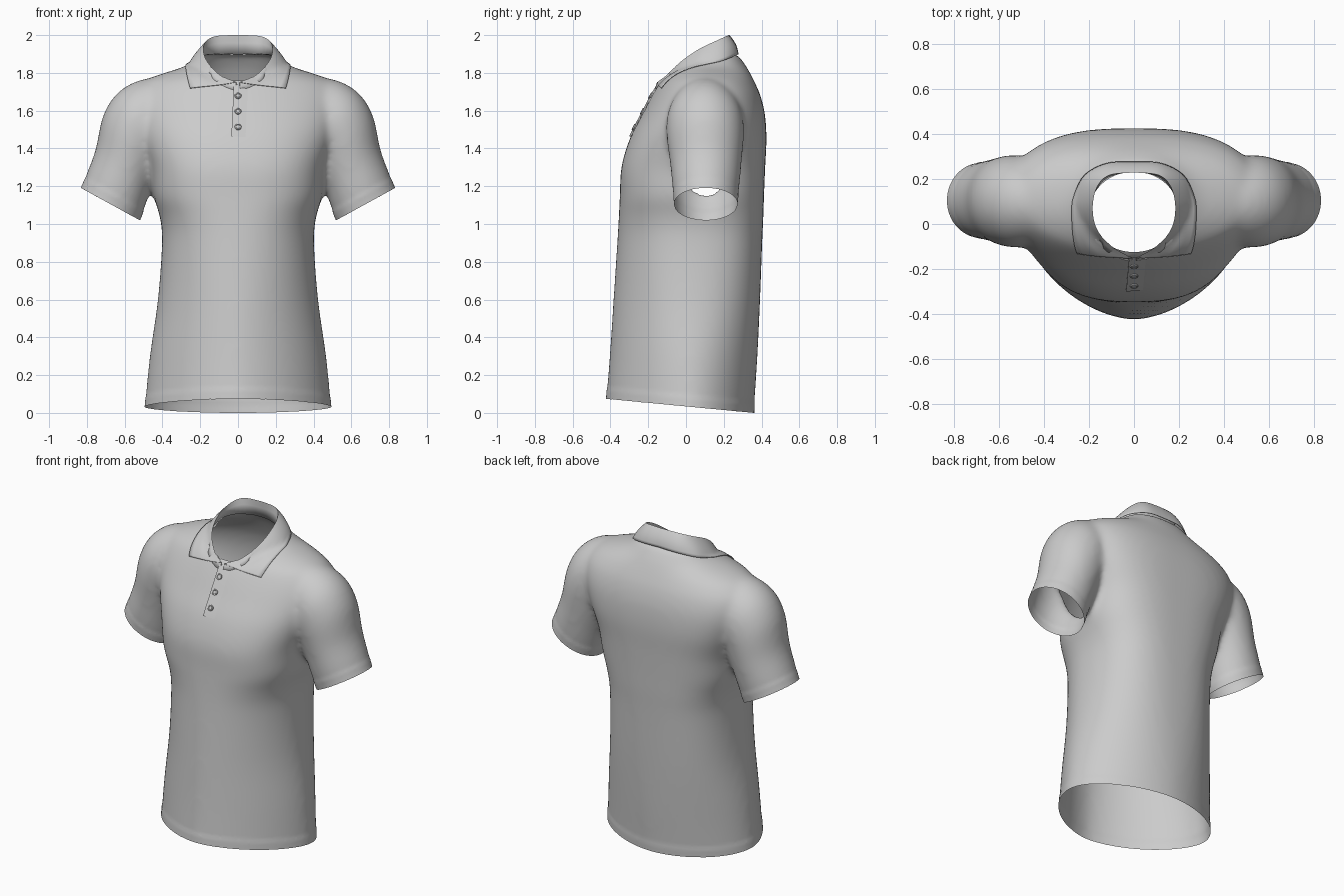
import bpy, bmesh
from math import sin, cos, pi, radians
from mathutils import Vector
from mathutils.bvhtree import BVHTree

if "Cube" in bpy.data.objects:
    bpy.data.objects.remove(bpy.data.objects["Cube"])


def spline(rows, n):
    """Catmull-Rom resampling of tuples of any length."""
    out = []
    for i in range(len(rows) - 1):
        p = [rows[max(0, min(len(rows) - 1, i + k))] for k in (-1, 0, 1, 2)]
        for j in range(n):
            t = j / n
            out.append(tuple(0.5 * (2 * b + (c - a) * t + (2 * a - 5 * b + 4 * c - d) * t * t
                                    + (3 * b - a - 3 * c + d) * t ** 3) for a, b, c, d in zip(*p)))
    return out + [tuple(rows[-1])]


def loft(name, rings, closed=True):
    bm = bmesh.new()
    vs = [[bm.verts.new(p) for p in r] for r in rings]
    n = len(rings[0])
    for a, b in zip(vs, vs[1:]):
        for i in range(n if closed else n - 1):
            j = (i + 1) % n
            bm.faces.new((a[i], a[j], b[j], b[i]))
    if closed:
        bm.faces.new(vs[0])
        bm.faces.new(vs[-1])
    bmesh.ops.recalc_face_normals(bm, faces=bm.faces)
    me = bpy.data.meshes.new(name)
    bm.to_mesh(me)
    bm.free()
    ob = bpy.data.objects.new(name, me)
    bpy.context.collection.objects.link(ob)
    return ob


def smooth(ob, angle=40):
    bpy.ops.object.select_all(action='DESELECT')
    ob.select_set(True)
    bpy.context.view_layer.objects.active = ob
    bpy.ops.object.shade_smooth_by_angle(angle=radians(angle))


def power(v, e):
    return (1 if v >= 0 else -1) * abs(v) ** e


# torso: z, half width, front y, back y, middle y, front and back roundness
TORSO = [
    (-0.10, .505, -.43, .355, .02, 1.7, 1.8), (0.05, .492, -.424, .362, .02, 1.7, 1.85),
    (0.30, .467, -.404, .378, .02, 1.75, 2.0), (0.60, .424, -.384, .392, .02, 1.85, 2.35),
    (0.90, .402, -.364, .403, .03, 2.05, 2.6), (1.03, .412, -.356, .409, .04, 2.25, 2.7),
    (1.15, .446, -.35, .413, .05, 2.5, 2.7),
    (1.30, .465, -.342, .419, .07, 2.6, 2.8), (1.45, .52, -.298, .426, .09, 2.4, 2.8),
    (1.58, .565, -.232, .418, .10, 2.15, 2.6), (1.68, .565, -.18, .394, .10, 1.95, 2.4),
    (1.75, .51, -.137, .364, .10, 1.9, 2.2), (1.79, .42, -.10, .344, .11, 1.9, 2.1),
    (1.83, .295, -.05, .322, .12, 2.0, 2.2), (1.87, .225, .0, .294, .14, 2.0, 2.4),
    (1.90, .19, .03, .272, .15, 2.0, 2.4)]


def torso_ring(row):
    z, w, yf, yb, yc, ef, eb = row
    pts = []
    for k in range(96):
        a = 2 * pi * k / 96
        e, d = (eb, yb - yc) if sin(a) >= 0 else (ef, yc - yf)
        pts.append((w * power(cos(a), 2 / e), yc + d * power(sin(a), 2 / e), z))
    return pts


shirt = loft("shirt_body", [torso_ring(r) for r in spline(TORSO, 4)])

# sleeves: centre x, centre z, tilt, radius, y radius, centre y
SLEEVE = [
    (.30, 1.56, 90, .15, .13, .10), (.41, 1.582, 80, .193, .175, .10),
    (.50, 1.54, 58, .209, .203, .10), (.557, 1.45, 42, .205, .203, .102),
    (.60, 1.31, 31, .178, .188, .105), (.643, 1.19, 29, .177, .177, .105),
    (.675, 1.105, 28.7, .178, .166, .105), (.71, 1.04, 28.7, .178, .166, .105)]

for s in (1, -1):
    rings = []
    for x, z, a, r, ry, y in spline(SLEEVE, 5):
        a = radians(a)
        rings.append([(s * (x + r * cos(a) * cos(t)), y + ry * sin(t), z + r * sin(a) * cos(t))
                      for t in (2 * pi * k / 48 for k in range(48))])
    sleeve = loft("sleeve", rings)
    sleeve.hide_render = True
    m = shirt.modifiers.new("join_sleeve", 'BOOLEAN')
    m.operation, m.solver, m.object = 'UNION', 'EXACT', sleeve

# blend sleeves into the torso as one cloth
m = shirt.modifiers.new("cloth", 'REMESH')
m.mode, m.voxel_size = 'VOXEL', 0.016
m = shirt.modifiers.new("relax", 'SMOOTH')
m.factor, m.iterations = 0.5, 18
dg = bpy.context.evaluated_depsgraph_get()
mesh = bpy.data.meshes.new_from_object(shirt.evaluated_get(dg))
shirt.modifiers.clear()
shirt.data = mesh
for ob in [o for o in bpy.data.objects if o.name.startswith("sleeve")]:
    bpy.data.objects.remove(ob)

bm = bmesh.new()
bm.from_mesh(mesh)


def trim(co, no, inside):
    """Cut an opening and raise a narrow sewn band along it."""
    co, no = Vector(co), Vector(no).normalized()
    fs = [f for f in bm.faces if inside(f.calc_center_median())]
    geom = list({v for f in fs for v in f.verts}) + list({e for f in fs for e in f.edges}) + fs
    bmesh.ops.bisect_plane(bm, geom=geom, dist=0.001, plane_co=co, plane_no=no, clear_outer=True)
    bm.normal_update()
    band = [v for v in bm.verts if inside(v.co) and (v.co - co).dot(no) > -0.062]
    for v, n in [(v, v.normal.copy()) for v in band]:
        n -= no * n.dot(no)
        v.co += n * 0.003 * min(1, ((v.co - co).dot(no) + 0.062) / 0.016)


# hem and cuffs
trim((0, -.425, .075), (0, -.075, -.785), lambda p: p.z < 0.4)
for s in (1, -1):
    trim((s * .675, .105, 1.105), (s * .481, 0, -.877), lambda p: p.x * s > .48 and p.z > .85)

# neck opening
CY, RX, RY = .055, .20, .18


def neck(p):
    return ((p.x / RX) ** 2 + ((p.y - CY) / RY) ** 2) ** 0.5


bmesh.ops.delete(bm, geom=[v for v in bm.verts if v.co.z > 1.5 and neck(v.co) < 1], context='VERTS')
for v in bm.verts:
    if v.is_boundary and v.co.z > 1.5:
        k = neck(v.co)
        v.co.x, v.co.y = v.co.x / k, CY + (v.co.y - CY) / k
bm.normal_update()
bm.to_mesh(mesh)
tree = BVHTree.FromBMesh(bm)
bm.free()
smooth(shirt, 60)

# collar: half curves from centre back to centre front
FOLD = [(0, .23, 1.998), (.11, .218, 1.994), (.165, .165, 1.97), (.185, .07, 1.925),
        (.165, -.025, 1.86), (.10, -.10, 1.79), (.010, -.152, 1.75)]
LEAF = [(0, .276, 1.90), (.12, .27, 1.895), (.222, .215, 1.872), (.265, .12, 1.84),
        (.27, .05, 1.81), (.263, -.03, 1.76), (.25, -.118, 1.71)]
fold, leaf = [[Vector(p) for p in spline(c, 6)] for c in (FOLD, LEAF)]
# the stand starts on the rim of the neck opening
base = []
for f in fold:
    k = 0.995 / neck(f)
    base.append(tree.find_nearest(Vector((f.x * k, CY + (f.y - CY) * k, f.z - 0.07)))[0])
rows = [base, [b.lerp(f, 0.6) for b, f in zip(base, fold)], fold]
for t in (.12, .3, .5, .7, .85, 1):
    row = []
    for f, l in zip(fold, leaf):
        p = f.lerp(l, t)
        p += Vector((p.x, p.y - CY, 0)).normalized() * 0.010 * sin(pi * t)
        loc, nor, _, _ = tree.find_nearest(p)
        if t > .4 and (p - loc).dot(nor) < 0.006:
            p = loc + nor * 0.006
        row.append(p)
    rows.append(row)
full = [[Vector((-p.x, p.y, p.z)) for p in r[:0:-1]] + r for r in rows]
collar = loft("collar", full, closed=False)
m = collar.modifiers.new("thickness", 'SOLIDIFY')
m.thickness, m.offset = 0.004, 0
smooth(collar, 60)


def front(x, z):
    loc, nor, _, _ = tree.ray_cast(Vector((x, -1, z)), Vector((0, 1, 0)))
    return loc, nor


# button placket, left edge raised over the opening
strip = []
for i in range(21):
    z = 1.738 - 0.278 * i / 20
    row = []
    for k in range(-1, 7):
        u = max(k, 0) / 6
        loc, nor = front(-0.022 - 0.013 * i / 20 + 0.075 * u, z)
        row.append(loc + nor * (-0.004 if k < 0 else 0.009 - 0.008 * u))
    strip.append(row)
smooth(loft("placket", strip, closed=False), 40)

# buttons
for z in (1.675, 1.593, 1.51):
    loc, nor = front(0.0, z)
    prof = [(.017, 0), (.018, .006), (.016, .009), (.012, .009), (.010, .007), (.002, .007)]
    b = loft("button", [[(r * cos(2 * pi * k / 24), r * sin(2 * pi * k / 24), h) for k in range(24)]
                        for r, h in prof])
    b.location = loc + nor * 0.004
    b.rotation_euler = nor.to_track_quat('Z', 'Y').to_euler()
    smooth(b, 40)
